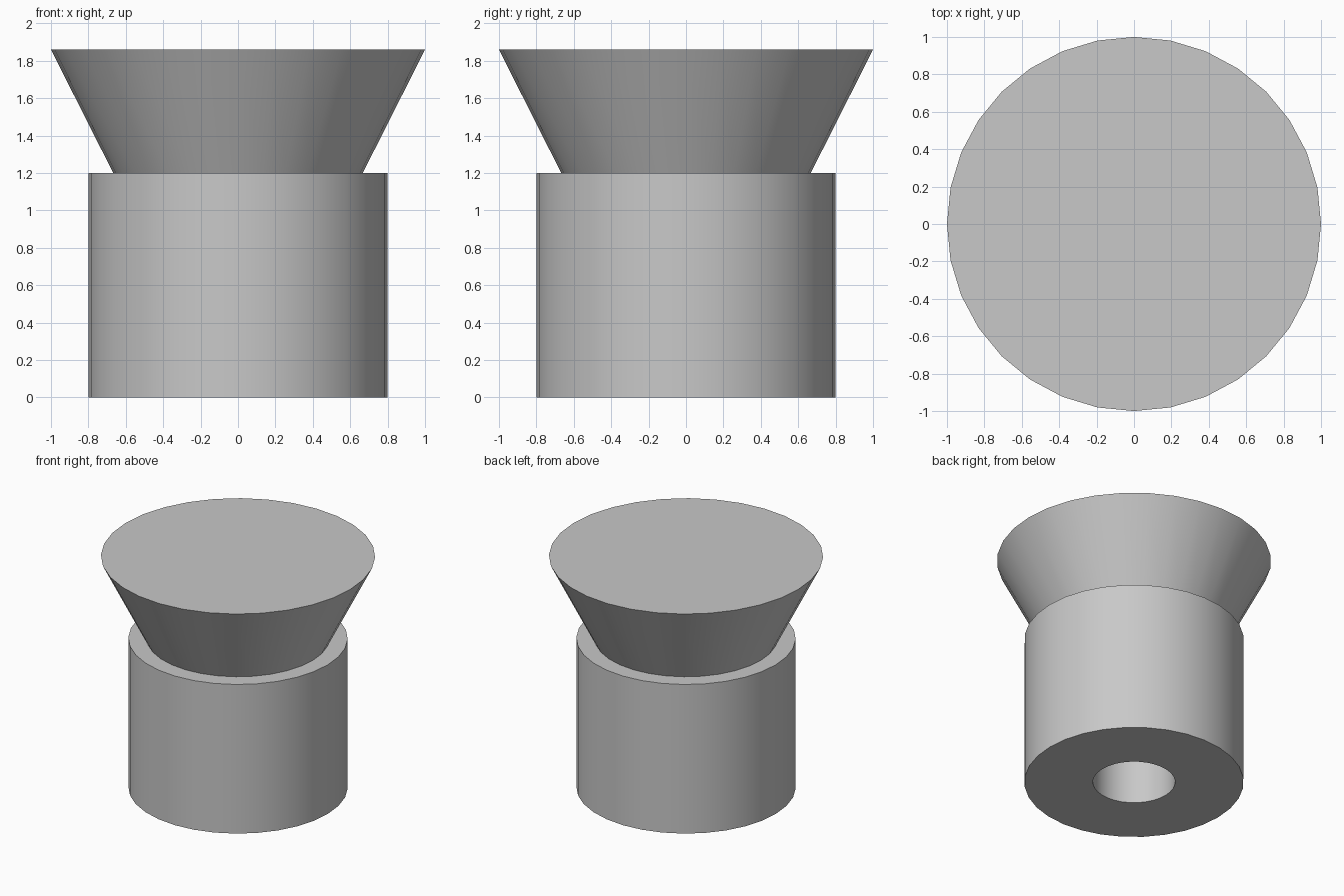
import bpy
import bmesh
from math import cos, sin, tau, radians

SIDES = 32

cube = bpy.data.objects.get("Cube")
if cube:
    bpy.data.objects.remove(cube, do_unlink=True)

# Single grey material
grey = bpy.data.materials.new("grey")
grey.use_nodes = True
colour = (0.58, 0.58, 0.58, 1)
grey.diffuse_color = colour
grey.node_tree.nodes["Principled BSDF"].inputs["Base Color"].default_value = colour


def finish(obj):
    obj.data.materials.append(grey)
    bpy.ops.object.select_all(action="DESELECT")
    obj.select_set(True)
    bpy.context.view_layer.objects.active = obj
    bpy.ops.object.shade_smooth_by_angle(angle=radians(30))


def revolve(name, profile):
    """Revolve a closed (radius, height) profile around z."""
    bm = bmesh.new()
    rings = [[bm.verts.new((r * cos(tau * i / SIDES), r * sin(tau * i / SIDES), z))
              for i in range(SIDES)] for r, z in profile]
    for a, b in zip(rings, rings[1:] + rings[:1]):
        for i in range(SIDES):
            j = (i + 1) % SIDES
            bm.faces.new((a[i], a[j], b[j], b[i]))
    bmesh.ops.recalc_face_normals(bm, faces=bm.faces[:])
    mesh = bpy.data.meshes.new(name)
    bm.to_mesh(mesh)
    bm.free()
    obj = bpy.data.objects.new(name, mesh)
    bpy.context.collection.objects.link(obj)
    finish(obj)


# Cylindrical body with a round bore opening at the bottom
revolve("bored_body", [(0.3, 0), (0.8, 0), (0.8, 1.2), (0.3, 1.2)])

# Flared solid head standing on the body
bottom, top = 1.2, 1.86
bpy.ops.mesh.primitive_cone_add(vertices=SIDES, radius1=0.667, radius2=1.0,
                                depth=top - bottom,
                                location=(0, 0, (bottom + top) / 2))
head = bpy.context.object
head.name = "flared_head"
finish(head)
